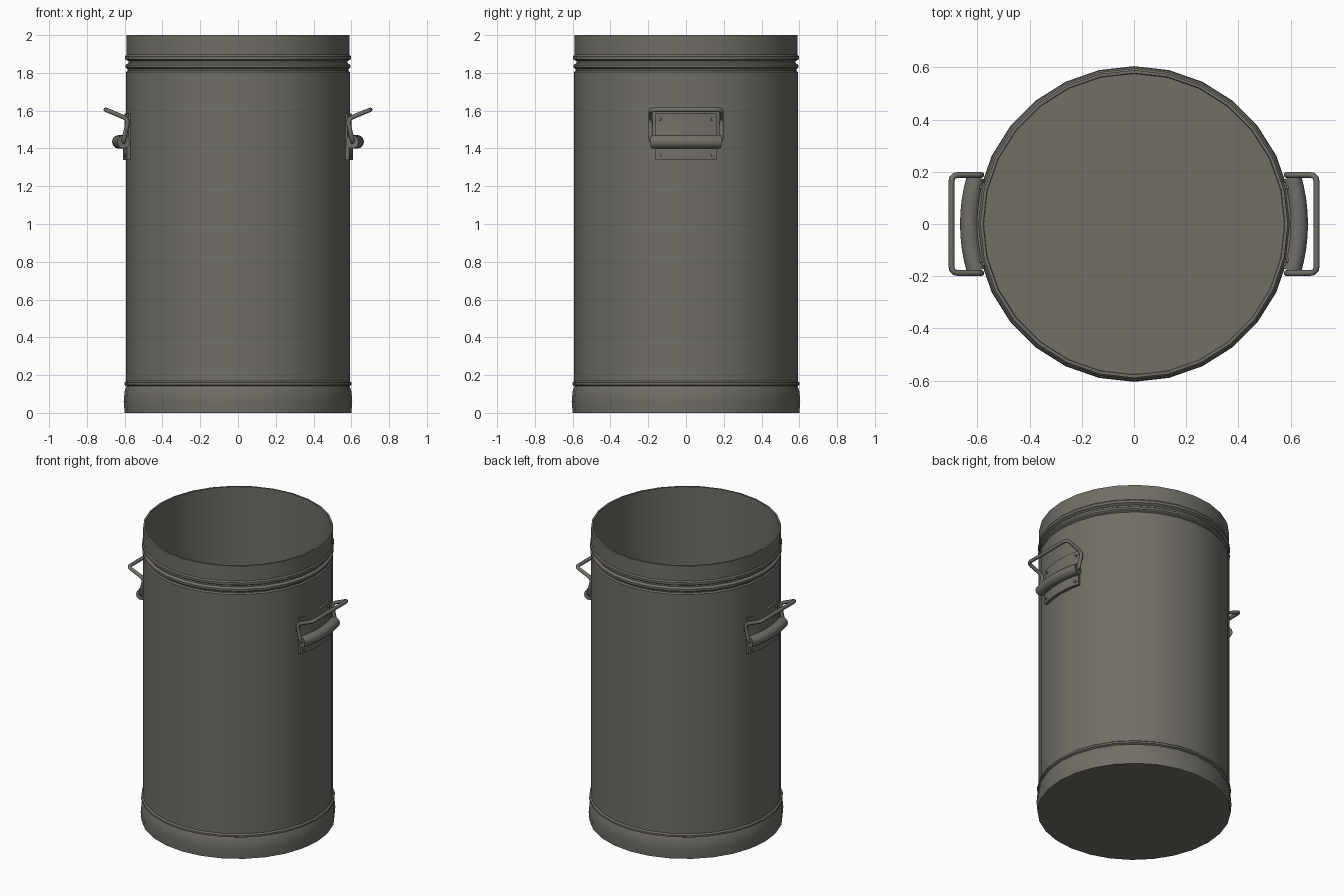
import bpy, bmesh, math
from mathutils import Vector

if "Cube" in bpy.data.objects:
    bpy.data.objects.remove(bpy.data.objects["Cube"])

metal = bpy.data.materials.new("dull grey metal")
metal.diffuse_color = (0.165, 0.156, 0.134, 1)
metal.use_nodes = True
metal.node_tree.nodes["Principled BSDF"].inputs["Base Color"].default_value = metal.diffuse_color


def finish(ob, angle=35):
    """Assign the metal and smooth by angle."""
    ob.data.materials.clear()
    ob.data.materials.append(metal)
    bpy.ops.object.select_all(action='DESELECT')
    ob.select_set(True)
    bpy.context.view_layer.objects.active = ob
    bpy.ops.object.shade_smooth_by_angle(angle=math.radians(angle))
    return ob


def mesh_object(name, bm):
    bmesh.ops.recalc_face_normals(bm, faces=bm.faces)
    me = bpy.data.meshes.new(name)
    bm.to_mesh(me)
    bm.free()
    ob = bpy.data.objects.new(name, me)
    bpy.context.collection.objects.link(ob)
    return finish(ob)


def lathe(name, profile, n=28):
    """Revolve an open (r, z) profile; both ends are capped with a disc."""
    bm = bmesh.new()
    rings = [[bm.verts.new((r * math.cos(2 * math.pi * i / n),
                            r * math.sin(2 * math.pi * i / n), z))
              for i in range(n)] for r, z in profile]
    for a, b in zip(rings, rings[1:]):
        for i in range(n):
            j = (i + 1) % n
            bm.faces.new((a[i], a[j], b[j], b[i]))
    bm.faces.new(rings[0])
    bm.faces.new(rings[-1])
    return mesh_object(name, bm)


def arc_sweep(name, section, half_y, radius, side, steps=8):
    """Sweep a closed (r, z) section along the can wall from -half_y to half_y."""
    bm = bmesh.new()
    half = math.asin(half_y / radius)
    rings = []
    for k in range(steps + 1):
        a = -half + 2 * half * k / steps
        rings.append([bm.verts.new((side * r * math.cos(a), r * math.sin(a), z))
                      for r, z in section])
    m = len(section)
    for a, b in zip(rings, rings[1:]):
        for i in range(m):
            j = (i + 1) % m
            bm.faces.new((a[i], a[j], b[j], b[i]))
    bm.faces.new(rings[0])
    bm.faces.new(rings[-1])
    return mesh_object(name, bm)


def wire(name, corners, radius, cut=0.028):
    """Closed round wire with rounded corners."""
    pts = []
    n = len(corners)
    for i, c in enumerate(corners):
        p = Vector(c)
        a = p + (Vector(corners[i - 1]) - p).normalized() * cut
        b = p + (Vector(corners[(i + 1) % n]) - p).normalized() * cut
        for t in (0, 0.33, 0.67, 1):
            pts.append(a * (1 - t) ** 2 + p * 2 * t * (1 - t) + b * t * t)
    cu = bpy.data.curves.new(name, 'CURVE')
    cu.dimensions = '3D'
    sp = cu.splines.new('POLY')
    sp.points.add(len(pts) - 1)
    for q, p in zip(sp.points, pts):
        q.co = (*p, 1)
    sp.use_cyclic_u = True
    cu.bevel_depth = radius
    cu.bevel_resolution = 2
    ob = bpy.data.objects.new(name, cu)
    bpy.context.collection.objects.link(ob)
    bpy.ops.object.select_all(action='DESELECT')
    ob.select_set(True)
    bpy.context.view_layer.objects.active = ob
    bpy.ops.object.convert(target='MESH')
    return finish(bpy.context.view_layer.objects.active, 60)


# Open can: outer wall with base band and neck beads, rim, inner wall, floor
lathe("can_body", [
    (0.600, 0), (0.605, 0.06), (0.600, 0.115), (0.590, 0.142),
    (0.602, 0.148), (0.602, 0.160), (0.592, 0.168),
    (0.592, 1.805), (0.584, 1.813), (0.584, 1.820),
    (0.595, 1.828), (0.595, 1.842), (0.580, 1.852), (0.580, 1.862),
    (0.597, 1.872), (0.597, 1.888), (0.590, 1.897),
    (0.590, 2.0), (0.578, 2.0), (0.575, 0.02)])

for side, label in ((1, "right"), (-1, "left")):
    # Curved mounting plate
    arc_sweep(f"handle_plate_{label}",
              [(0.580, 1.34), (0.610, 1.34), (0.610, 1.42),
               (0.602, 1.45), (0.602, 1.585), (0.580, 1.585)], 0.16, 0.6, side)
    # Rolled sleeve that holds the wire
    arc_sweep(f"handle_sleeve_{label}",
              [(0.631 + 0.036 * math.cos(k * math.pi / 6),
                1.435 + 0.036 * math.sin(k * math.pi / 6)) for k in range(12)],
              0.18, 0.63, side)
    # Folded wire bail
    w = 0.188
    path = [(0.608, -w, 1.432), (0.580, -w, 1.555), (0.700, -w, 1.605),
            (0.700, w, 1.605), (0.580, w, 1.555), (0.608, w, 1.432)]
    wire(f"handle_wire_{label}", [(side * x, y, z) for x, y, z in path], 0.012)
    # Rivets at the plate corners
    for i, (y, z) in enumerate([(-0.14, 1.555), (0.14, 1.555),
                                (-0.14, 1.365), (0.14, 1.365)]):
        r = 0.604 if z > 1.5 else 0.612
        a = math.asin(y / r)
        d = Vector((side * math.cos(a), math.sin(a), 0))
        bpy.ops.mesh.primitive_cylinder_add(
            vertices=8, radius=0.009, depth=0.012,
            location=d * r * 0.998 + Vector((0, 0, z)),
            rotation=d.to_track_quat('Z', 'Y').to_euler())
        ob = bpy.context.object
        ob.name = f"rivet_{label}_{i + 1}"
        finish(ob, 50)
